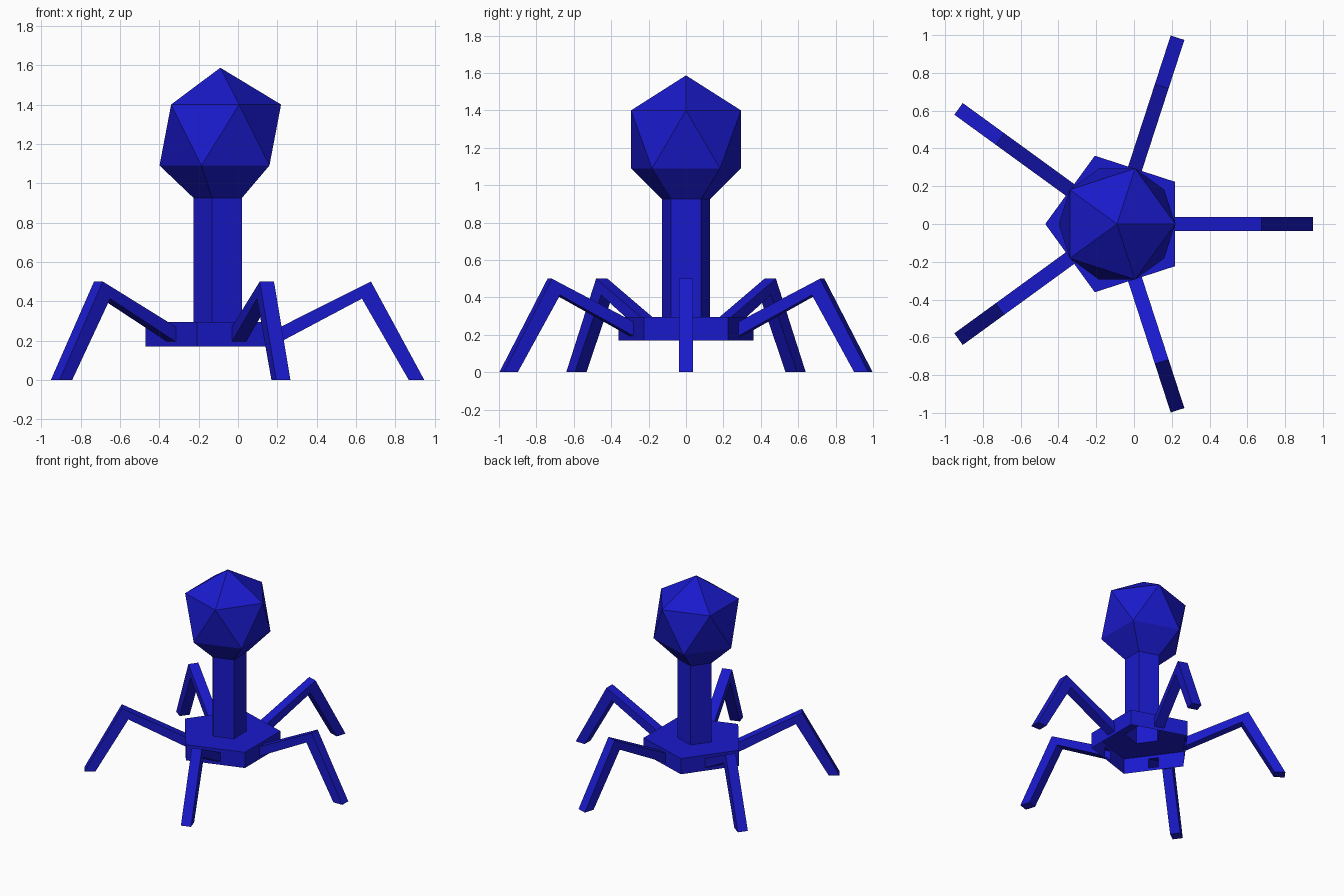
import bpy, bmesh
from math import cos, sin, pi, radians
from mathutils import Matrix, Vector

if "Cube" in bpy.data.objects:
    bpy.data.objects.remove(bpy.data.objects["Cube"])

AXIS = -0.09                     # x of the body's centre line
R_TAIL, R_PLATE, R_HEAD = 0.136, 0.38, 0.309
Z_LOW, Z_TOP, Z_NECK = 0.17, 0.295, 0.925
LEG_W = 0.038                    # half width of a leg
APOTHEM = R_PLATE * cos(pi / 5)

blue = bpy.data.materials.new("blue")
blue.diffuse_color = (0.01, 0.01, 0.6, 1)
blue.use_nodes = True
blue.node_tree.nodes["Principled BSDF"].inputs["Base Color"].default_value = blue.diffuse_color


def ring(bm, r, z, turn=36):
    """Five-sided ring of vertices around the body axis."""
    return [bm.verts.new((AXIS + r * cos(radians(turn + 72 * i)),
                          r * sin(radians(turn + 72 * i)), z)) for i in range(5)]


def loft(bm, a, b):
    n = len(a)
    for i in range(n):
        j = (i + 1) % n
        bm.faces.new((a[i], a[j], b[j], b[i]))


def section(bm, angle, half, lo, hi):
    """Four-sided section across a spoke; lo and hi are (radius, z)."""
    rot = Matrix.Rotation(radians(angle), 3, 'Z')
    pts = [(lo[0], -half, lo[1]), (lo[0], half, lo[1]),
           (hi[0], half, hi[1]), (hi[0], -half, hi[1])]
    return [bm.verts.new(rot @ Vector(p) + Vector((AXIS, 0, 0))) for p in pts]


def root(bm, angle):
    return section(bm, angle, LEG_W, (APOTHEM, 0.194), (APOTHEM, 0.27))


def finish(name, bm):
    bmesh.ops.remove_doubles(bm, verts=bm.verts, dist=1e-4)
    me = bpy.data.meshes.new(name)
    bm.to_mesh(me)
    bm.free()
    me.materials.append(blue)
    bpy.context.collection.objects.link(bpy.data.objects.new(name, me))


# head: icosahedron whose underside tapers into the tail
bm = bmesh.new()
neck, low = ring(bm, R_TAIL, Z_NECK), ring(bm, R_HEAD, 1.09)
up = ring(bm, R_HEAD, 1.4, 0)
apex = bm.verts.new((AXIS, 0, 1.587))
loft(bm, neck, low)
for i in range(5):
    j = (i + 1) % 5
    bm.faces.new((low[i], low[j], up[j]))
    bm.faces.new((up[i], low[i], up[j]))
    bm.faces.new((up[i], up[j], apex))
finish("head", bm)

# tail: open five-sided tube
bm = bmesh.new()
loft(bm, ring(bm, R_TAIL, Z_TOP), ring(bm, R_TAIL, Z_NECK))
finish("tail", bm)

# base plate: open underneath, top opens into the tail, walls open into the legs
bm = bmesh.new()
loft(bm, ring(bm, R_PLATE, Z_TOP), ring(bm, R_TAIL, Z_TOP))
for k in range(5):
    wall = section(bm, 72 * k, R_PLATE * sin(pi / 5), (APOTHEM, Z_LOW), (APOTHEM, Z_TOP))
    loft(bm, wall, root(bm, 72 * k))
finish("base_plate", bm)

# legs: upper part rises to the knee, lower part drops to a closed foot
for k in range(5):
    bm = bmesh.new()
    a = 72 * k
    start = root(bm, a)
    knee = section(bm, a, LEG_W, (0.72, 0.413), (0.766, 0.5))
    foot = section(bm, a, LEG_W, (0.958, 0), (1.037, 0))
    loft(bm, start, knee)
    loft(bm, knee, foot)
    bm.faces.new(foot)
    finish(f"leg_{k + 1}", bm)
